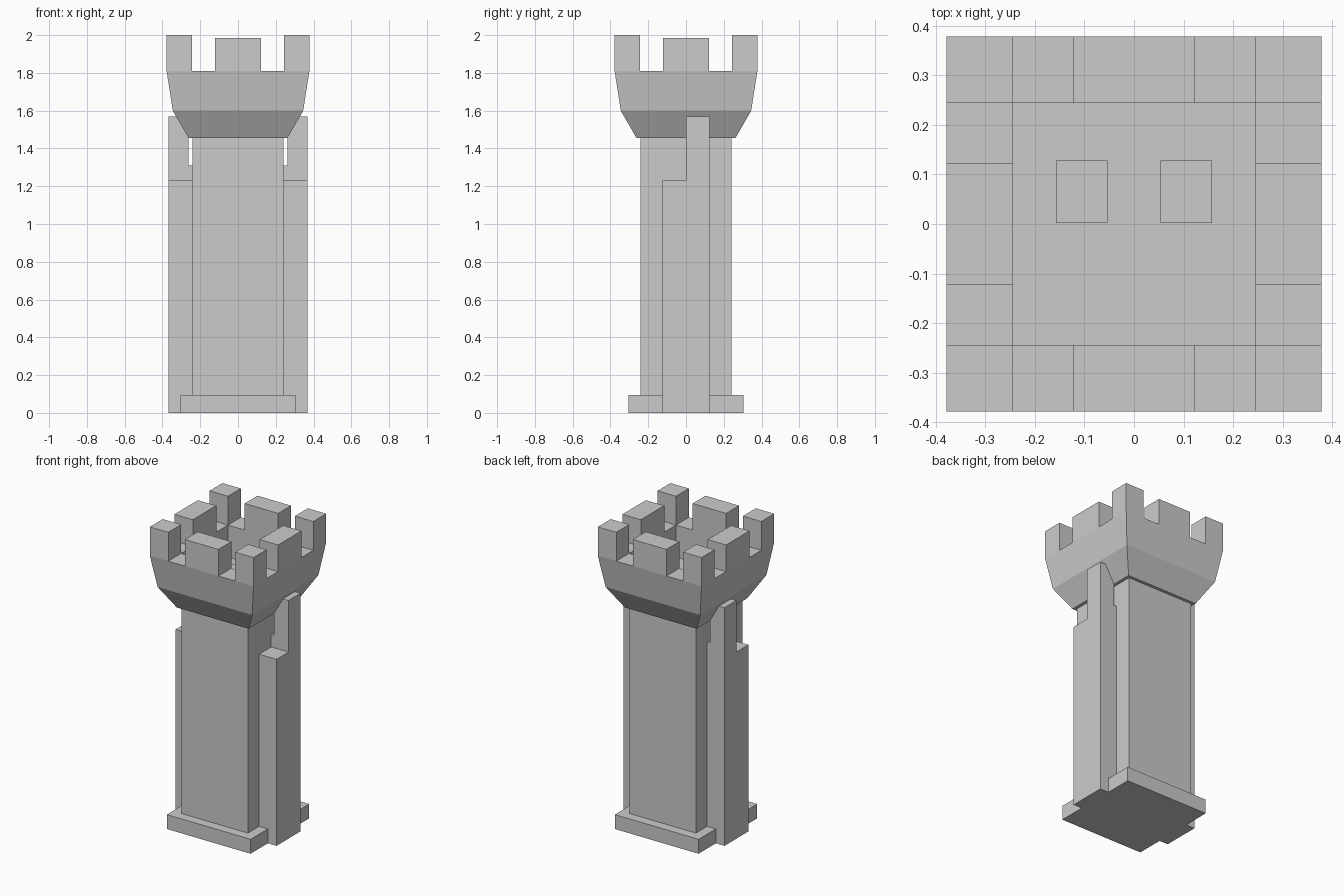
import bpy, bmesh

if "Cube" in bpy.data.objects:
    bpy.data.objects.remove(bpy.data.objects["Cube"])

stone = bpy.data.materials.new("grey stone")
stone.diffuse_color = (0.6, 0.6, 0.6, 1)
stone.use_nodes = True
stone.node_tree.nodes["Principled BSDF"].inputs["Base Color"].default_value = stone.diffuse_color


def finish(name, bm):
    bmesh.ops.recalc_face_normals(bm, faces=bm.faces)
    me = bpy.data.meshes.new(name)
    bm.to_mesh(me)
    bm.free()
    me.materials.append(stone)
    ob = bpy.data.objects.new(name, me)
    bpy.context.collection.objects.link(ob)
    return ob


def square_loft(name, rings):
    """Stack of square rings given as (half width, z), capped at both ends."""
    bm = bmesh.new()
    loops = [[bm.verts.new((sx * h, sy * h, z))
              for sx, sy in ((-1, -1), (1, -1), (1, 1), (-1, 1))] for h, z in rings]
    bm.faces.new(loops[0])
    for a, b in zip(loops, loops[1:]):
        for i in range(4):
            j = (i + 1) % 4
            bm.faces.new((a[i], a[j], b[j], b[i]))
    bm.faces.new(loops[-1])
    return finish(name, bm)


def extrude_xz(name, pts, y0, y1):
    """Outline in x and z, extruded from y0 to y1."""
    bm = bmesh.new()
    face = bm.faces.new([bm.verts.new((x, y0, z)) for x, z in pts])
    ext = bmesh.ops.extrude_face_region(bm, geom=[face])
    for v in ext["geom"]:
        if isinstance(v, bmesh.types.BMVert):
            v.co.y = y1
    return finish(name, bm)


def box(name, x0, x1, y0, y1, z0, z1):
    return extrude_xz(name, [(x0, z0), (x1, z0), (x1, z1), (x0, z1)], y0, y1)


# Plinth and shaft
square_loft("plinth", [(0.305, 0), (0.305, 0.095)])
square_loft("shaft", [(0.242, 0.0), (0.242, 1.47)])

# Flared crown with a sunken roof floor
W, T, RIM, FLOOR = 0.378, 0.244, 1.81, 1.6
square_loft("crown", [(0.262, 1.455), (0.345, 1.60), (W, RIM), (T, RIM), (T, FLOOR)])

# Battlements: four corners and four middles
for s in (-1, 1):
    a, b = sorted((s * T, s * W))
    for t in (-1, 1):
        c, d = sorted((t * T, t * W))
        box("corner_merlon", a, b, c, d, RIM, 2.0)
    box("side_merlon", a, b, -0.122, 0.122, RIM, 1.985)
    box("end_merlon", -0.122, 0.122, a, b, RIM, 1.985)

# Side buttresses: low front half, tall notched rear half; roof blocks
for s in (-1, 1):
    low = [(0.23, 0), (0.368, 0), (0.368, 1.23), (0.23, 1.23)]
    tall = [(0.23, 0), (0.368, 0), (0.368, 1.57), (0.262, 1.57), (0.262, 1.31), (0.23, 1.31)]
    extrude_xz("buttress_low", [(s * x, z) for x, z in low], -0.125, 0)
    extrude_xz("buttress_tall", [(s * x, z) for x, z in tall], 0, 0.125)
    a, b = sorted((s * 0.053, s * 0.157))
    box("roof_block", a, b, 0.002, 0.128, FLOOR - 0.02, FLOOR + 0.03)
